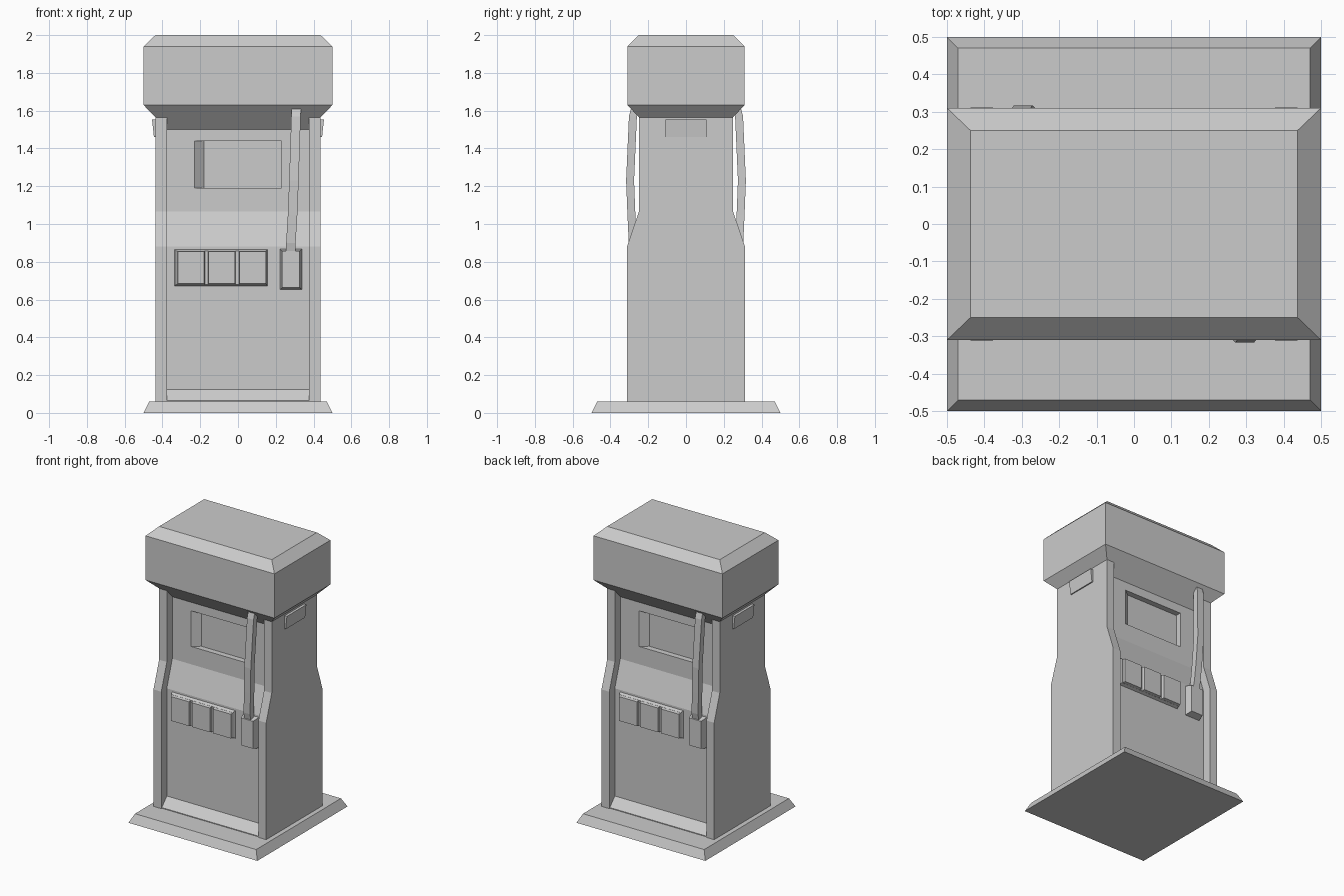
import bpy
import bmesh
from mathutils import Vector

cube = bpy.data.objects.get("Cube")
if cube:
    bpy.data.objects.remove(cube, do_unlink=True)

grey = bpy.data.materials.new("light_grey")
grey.use_nodes = True
COLOUR = (0.6, 0.6, 0.6, 1)
grey.diffuse_color = COLOUR
grey.node_tree.nodes["Principled BSDF"].inputs["Base Color"].default_value = COLOUR


def loft(name, rings, turn=1):
    """Solid through equal-length rings; turn=-1 spins it half a turn about z."""
    bm = bmesh.new()
    loops = [[bm.verts.new((x * turn, y * turn, z)) for x, y, z in r] for r in rings]
    n = len(loops[0])
    for a, b in zip(loops, loops[1:]):
        for i in range(n):
            j = (i + 1) % n
            bm.faces.new((a[i], a[j], b[j], b[i]))
    bm.faces.new(loops[0][::-1])
    bm.faces.new(loops[-1])
    bmesh.ops.recalc_face_normals(bm, faces=bm.faces)
    mesh = bpy.data.meshes.new(name)
    bm.to_mesh(mesh)
    bm.free()
    mesh.materials.append(grey)
    ob = bpy.data.objects.new(name, mesh)
    bpy.context.collection.objects.link(ob)
    return ob


def rect(hx, hy, z, cx=0, cy=0):
    return [(cx + sx * hx, cy + sy * hy, z)
            for sx, sy in ((-1, -1), (1, -1), (1, 1), (-1, 1))]


def slab(name, x0, x1, profile):
    """Mirror a half profile of (y, z) front to back and extrude it along x."""
    outline = profile + [(-y, z) for y, z in reversed(profile)]
    return loft(name, [[(x, y, z) for y, z in outline] for x in (x0, x1)])


def plate(name, x0, x1, z0, z1, y_in, y_out, taper, turn):
    """Block standing out of the front, narrowing towards its face."""
    def ring(y, t):
        return [(x0 + t, y, z0 + t), (x1 - t, y, z0 + t),
                (x1 - t, y, z1 - t), (x0 + t, y, z1 - t)]
    return loft(name, [ring(y_in, 0), ring(y_out, taper)], turn)


# Plinth and hood
loft("base", [rect(0.5, 0.5, 0), rect(0.47, 0.47, 0.06)])
loft("hood", [rect(0.375, 0.19, 1.5), rect(0.437, 0.25, 1.565), rect(0.5, 0.31, 1.63),
              rect(0.5, 0.31, 1.94), rect(0.437, 0.25, 2.0)])

# Recessed body with a sloped sill at the foot
body = slab("body", -0.38, 0.38, [(-0.305, 0.05), (-0.305, 0.065), (-0.25, 0.125),
                                  (-0.25, 0.88), (-0.19, 1.065), (-0.19, 1.52)])

# Side panels and their badges
for side, label in ((1, "left"), (-1, "right")):
    slab(label + "_side_panel", side * 0.377, side * 0.437,
         [(-0.312, 0.05), (-0.312, 0.88), (-0.25, 1.065), (-0.25, 1.57)])
    loft(label + "_side_badge", [rect(0.015, 0.108, 1.46, 0.43),
                                 rect(0.025, 0.108, 1.553, 0.43)], side)

# Hose centre line
HOSE = [(0.308, -0.26, 1.65), (0.307, -0.281, 1.57), (0.296, -0.296, 1.23),
        (0.289, -0.289, 1.05), (0.28, -0.282, 0.9), (0.278, -0.265, 0.82)]

for turn, label in ((1, "front"), (-1, "back")):
    # Screen recess, sloped on one side
    cutter = loft(label + "_screen_cutter",
                  [[(-0.255, -0.21, z), (0.23, -0.21, z), (0.23, -0.15, z), (-0.18, -0.15, z)]
                   for z in (1.19, 1.44)], turn)
    cutter.hide_render = True
    cutter.hide_set(True)
    cut = body.modifiers.new(label + "_screen", "BOOLEAN")
    cut.operation = "DIFFERENCE"
    cut.solver = "EXACT"
    cut.object = cutter

    # Selector panel with three pads
    plate(label + "_selector_frame", -0.34, 0.16, 0.668, 0.87, -0.24, -0.27, 0.012, turn)
    for i in range(3):
        x = -0.322 + i * 0.163
        plate(f"{label}_selector_pad_{i + 1}", x, x + 0.147, 0.68, 0.858,
              -0.265, -0.29, 0.004, turn)

    # Nozzle holder and hose
    plate(label + "_nozzle_holder", 0.22, 0.34, 0.65, 0.87, -0.24, -0.3, 0.014, turn)
    loft(label + "_hose", [rect(0.025, 0.021, z, x, y) for x, y, z in HOSE], turn)

# Apply the recesses, then drop the cutters
bpy.context.view_layer.update()
result = bpy.data.meshes.new_from_object(body.evaluated_get(bpy.context.evaluated_depsgraph_get()))
cutters = [m.object for m in body.modifiers]
body.modifiers.clear()
body.data = result
for c in cutters:
    bpy.data.objects.remove(c, do_unlink=True)
